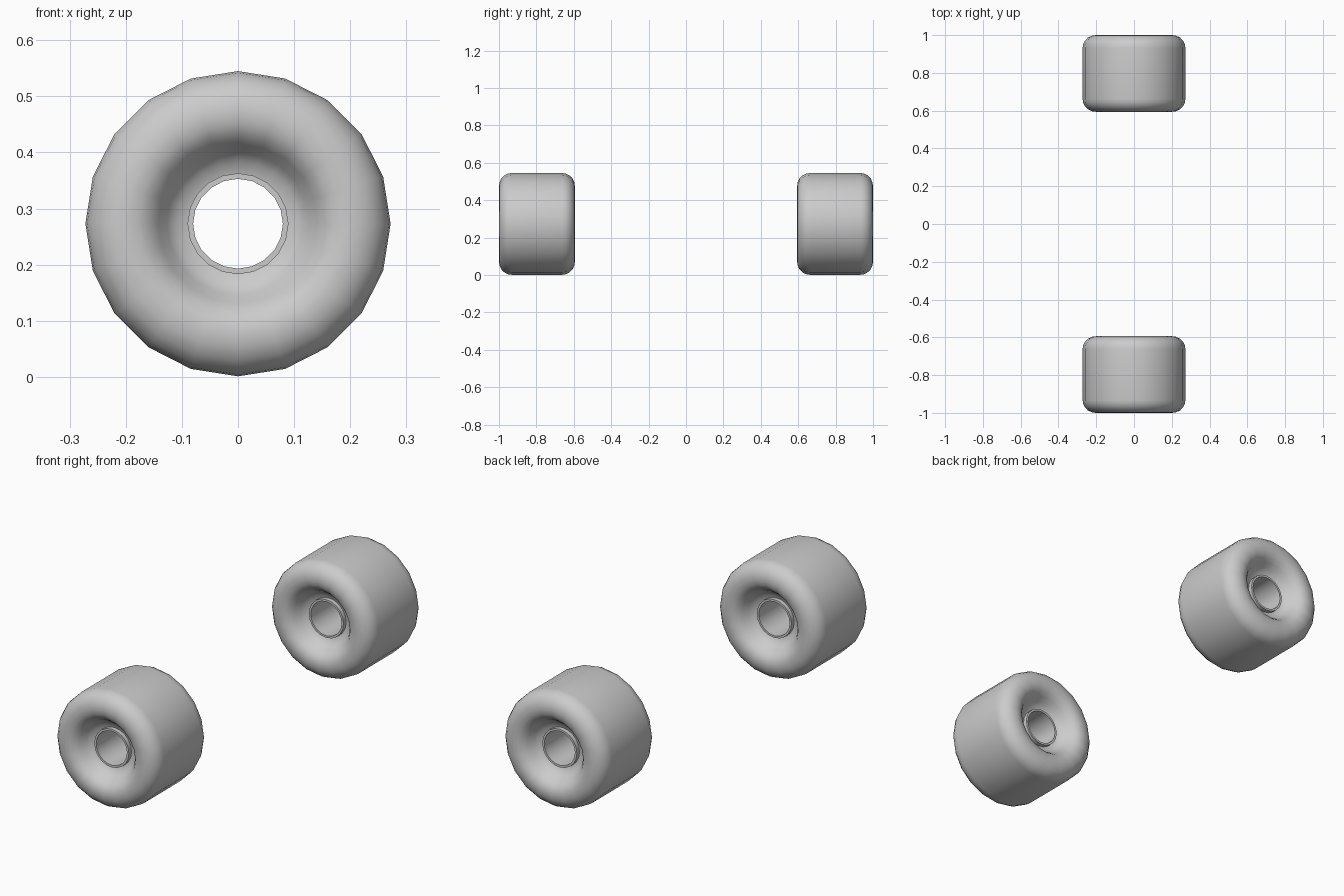
import bpy, math

if "Cube" in bpy.data.objects:
    bpy.data.objects.remove(bpy.data.objects["Cube"])

SIDES = 20
CENTRE_Z = 0.273
CENTRE_Y = 0.797


def lathe(name, profile, y, closed, angle):
    """Revolve (radius, y offset) points around the y axis."""
    verts, faces = [], []
    n = len(profile)
    for i in range(SIDES):
        a = 2 * math.pi * i / SIDES
        for r, d in profile:
            verts.append((r * math.sin(a), d, r * math.cos(a)))
    for i in range(SIDES):
        k = (i + 1) % SIDES
        for j in range(n if closed else n - 1):
            m = (j + 1) % n
            faces.append((i * n + j, i * n + m, k * n + m, k * n + j))
    mesh = bpy.data.meshes.new(name)
    mesh.from_pydata(verts, [], faces)
    mesh.update()
    obj = bpy.data.objects.new(name, mesh)
    bpy.context.collection.objects.link(obj)
    obj.location = (0, y, CENTRE_Z)
    bpy.ops.object.select_all(action='DESELECT')
    obj.select_set(True)
    bpy.context.view_layer.objects.active = obj
    bpy.ops.object.mode_set(mode='EDIT')
    bpy.ops.mesh.select_all(action='SELECT')
    bpy.ops.mesh.normals_make_consistent(inside=False)
    bpy.ops.object.mode_set(mode='OBJECT')
    bpy.ops.object.shade_smooth_by_angle(angle=math.radians(angle))
    return obj


# Half tyre profile: dished hub, rounded crest, rounded shoulder
half = [(0.09, 0.122), (0.11, 0.128), (0.127, 0.145), (0.142, 0.170),
        (0.158, 0.189), (0.178, 0.200), (0.20, 0.203), (0.222, 0.200),
        (0.244, 0.190), (0.260, 0.173), (0.269, 0.155), (0.272, 0.135)]
tyre = half + [(r, -d) for r, d in reversed(half)]

# Thin bearing sleeve lining the axle hole
sleeve = [(0.08, 0.142), (0.09, 0.142), (0.09, -0.142), (0.08, -0.142)]

for label, sign in (("front", -1), ("back", 1)):
    # closing the tyre loop gives it an inner wall against the sleeve
    lathe(label + "_wheel", tyre, sign * CENTRE_Y, True, 60)
    lathe(label + "_axle_sleeve", sleeve, sign * CENTRE_Y, True, 40)
